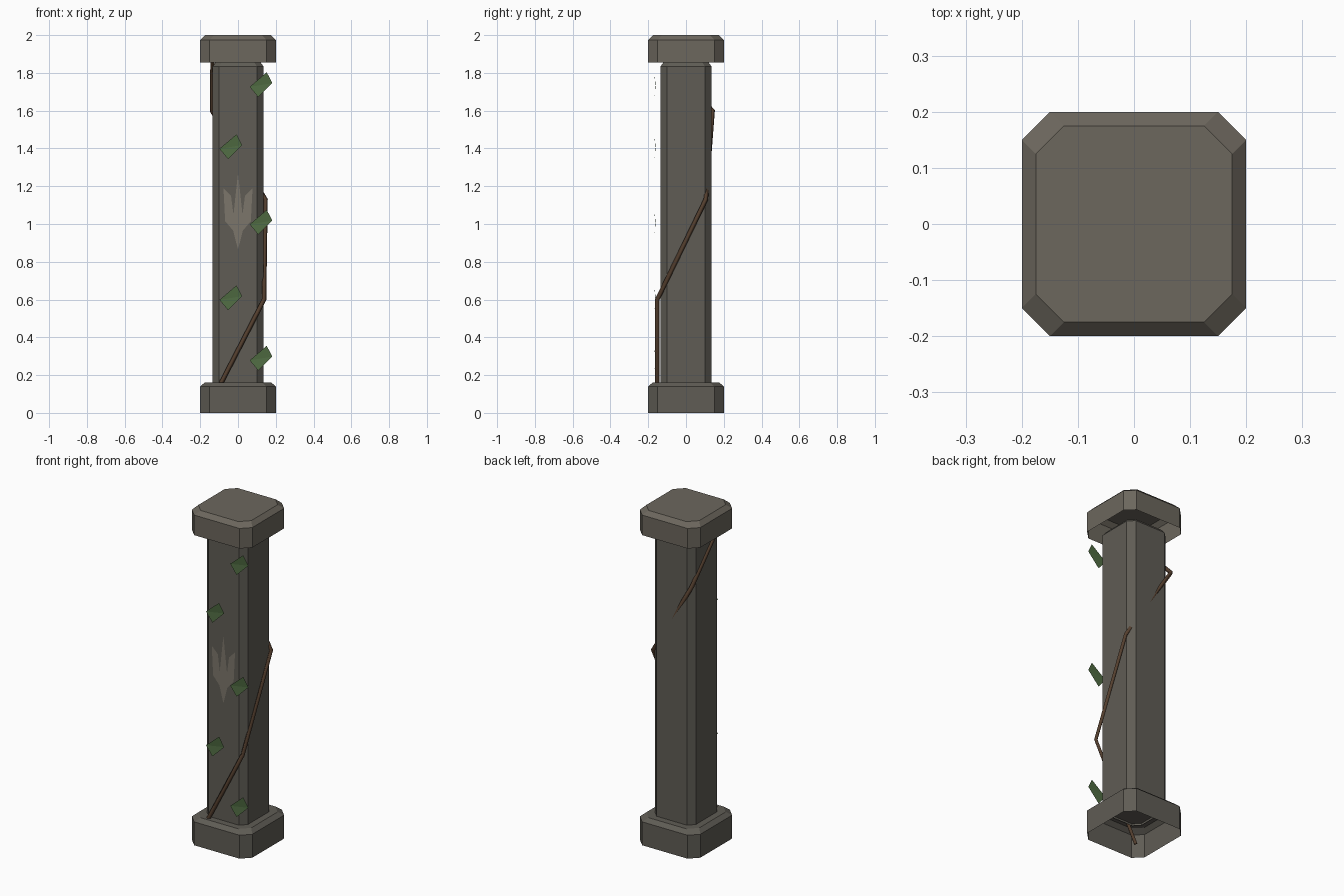
import bpy

if "Cube" in bpy.data.objects:
    bpy.data.objects.remove(bpy.data.objects["Cube"])

def material(name, rgb):
    m = bpy.data.materials.new(name)
    m.diffuse_color = (*rgb, 1)
    m.use_nodes = True
    m.node_tree.nodes["Principled BSDF"].inputs["Base Color"].default_value = m.diffuse_color
    return m

stone = material("stone", (0.15, 0.135, 0.11))
dark_stone = material("dark_stone", (0.115, 0.107, 0.09))
inlay = material("pale_stone", (0.2, 0.18, 0.145))
bark = material("bark", (0.09, 0.05, 0.028))
green = material("leaf_green", (0.08, 0.15, 0.055))

def mesh_object(name, verts, faces, mat):
    me = bpy.data.meshes.new(name)
    me.from_pydata(verts, [], faces)
    me.materials.append(mat)
    ob = bpy.data.objects.new(name, me)
    bpy.context.collection.objects.link(ob)
    return ob

def octagon_shell(name, rings, mat):
    """Chamfered square block, open underneath; rings are (half width, chamfer, z)."""
    verts, faces = [], []
    for h, c, z in rings:
        k = h - c
        verts += [(x, y, z) for x, y in ((k, -h), (h, -k), (h, k), (k, h),
                                         (-k, h), (-h, k), (-h, -k), (-k, -h))]
    for r in range(len(rings) - 1):
        for i in range(8):
            a, b = r * 8 + i, r * 8 + (i + 1) % 8
            faces.append((a, b, b + 8, a + 8))
    top = (len(rings) - 1) * 8
    faces.append(tuple(range(top, top + 8)))
    return mesh_object(name, verts, faces, mat)

# Stone blocks
octagon_shell("base", [(0.2, 0.05, 0), (0.2, 0.05, 0.14), (0.175, 0.05, 0.162)], dark_stone)
octagon_shell("shaft", [(0.135, 0.035, 0.15), (0.135, 0.035, 1.835), (0.12, 0.033, 1.855)], dark_stone)
octagon_shell("cap", [(0.2, 0.05, 1.855), (0.2, 0.05, 1.975), (0.175, 0.05, 2.0)], stone)

# Three-pronged inlay on the front face, mirrored from its right half
half = [(0.026, 0.965), (0.068, 1.015), (0.077, 1.19), (0.037, 1.15), (0.024, 1.05)]
outline = [(0, 0.865)] + half + [(0, 1.27)] + [(-x, z) for x, z in reversed(half)]
mesh_object("front_inlay", [(x, -0.138, z) for x, z in outline],
            [tuple(range(len(outline)))], inlay)

# Vine winding round the shaft
path = [(-0.14, -0.152, 0.06), (0.138, -0.152, 0.6), (0.146, 0.105, 1.13),
        (-0.138, 0.142, 1.6), (-0.135, -0.13, 1.88)]
cu = bpy.data.curves.new("vine", 'CURVE')
cu.dimensions = '3D'
cu.bevel_depth = 0.012
cu.bevel_resolution = 0
cu.use_fill_caps = True
sp = cu.splines.new('POLY')
sp.points.add(len(path) - 1)
for p, co in zip(sp.points, path):
    p.co = (*co, 1)
cu.materials.append(bark)
bpy.context.collection.objects.link(bpy.data.objects.new("vine", cu))

# Leaves: slightly folded diamonds in front of the shaft
diamond = [(-0.06, -0.162, -0.012), (-0.015, -0.166, -0.066),
           (0.06, -0.162, 0.008), (0.03, -0.168, 0.065)]
for i, (x, z) in enumerate([(0.122, 0.29), (-0.038, 0.61), (0.122, 1.01),
                            (-0.038, 1.41), (0.122, 1.738)]):
    mesh_object(f"leaf_{i + 1}", [(x + a, b, z + c) for a, b, c in diamond],
                [(0, 1, 2), (0, 2, 3)], green)
